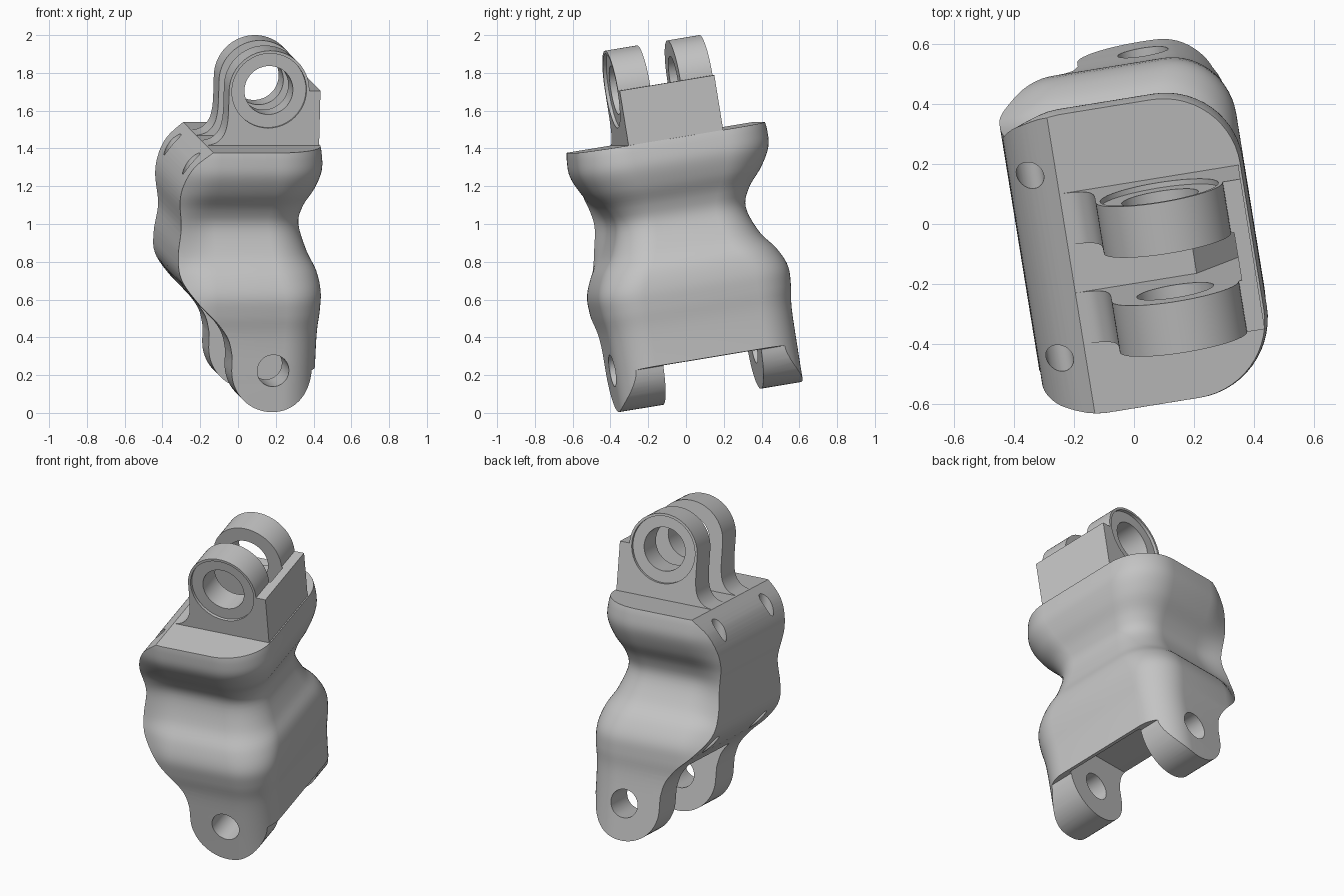
import bpy, bmesh, math
from mathutils import Matrix, Vector

cube = bpy.data.objects.get("Cube")
if cube:
    bpy.data.objects.remove(cube, do_unlink=True)

MID = -0.04                       # centre of the part along its pin axis
LOW_PIN, TOP_PIN = (0.121, -0.7), (0.10, 0.763)
LUG_IN, LUG_OUT = 0.082, 0.257    # upper lug faces, measured from MID

# Tilted frame of the whole part
U = Vector((0.987, 0.160, 0.0)).normalized()
V = Vector((-0.158, 0.974, 0.161)).normalized()
W = U.cross(V).normalized()
V = W.cross(U)
FRAME = Matrix.Translation((0, 0, 1)) @ Matrix((U, V, W)).transposed().to_4x4()

grey = bpy.data.materials.new("plain_grey")
grey.use_nodes = True
grey.diffuse_color = (0.55, 0.55, 0.55, 1)
grey.node_tree.nodes["Principled BSDF"].inputs["Base Color"].default_value = (0.55, 0.55, 0.55, 1)


def spline(keys, steps):
    """Smooth samples through a list of key tuples."""
    out = []
    for i in range(len(keys) - 1):
        k0, k1, k2, k3 = (Vector(keys[min(max(j, 0), len(keys) - 1)]) for j in range(i - 1, i + 3))
        for s in range(steps):
            t = s / steps
            out.append(0.5 * (2 * k1 + (k2 - k0) * t + (2 * k0 - 5 * k1 + 4 * k2 - k3) * t * t
                              + (3 * k1 - k0 - 3 * k2 + k3) * t ** 3))
    return out + [Vector(keys[-1])]


def arc(centre, radius, start, end, n=28):
    angles = [math.radians(start + (end - start) * i / n) for i in range(n + 1)]
    return [(centre[0] + radius * math.cos(t), centre[1] + radius * math.sin(t)) for t in angles]


def make(name, rings):
    """Skin a stack of equal-length rings and cap both ends."""
    bm = bmesh.new()
    rows = [[bm.verts.new(p) for p in ring] for ring in rings]
    n = len(rows[0])
    for lower, upper in zip(rows, rows[1:]):
        for i in range(n):
            bm.faces.new((lower[i], lower[(i + 1) % n], upper[(i + 1) % n], upper[i]))
    bm.faces.new(rows[0])
    bm.faces.new(rows[-1])
    bmesh.ops.recalc_face_normals(bm, faces=bm.faces[:])
    mesh = bpy.data.meshes.new(name)
    bm.to_mesh(mesh)
    bm.free()
    mesh.materials.append(grey)
    ob = bpy.data.objects.new(name, mesh)
    bpy.context.collection.objects.link(ob)
    return ob


def extrude(name, profile, b0, b1):
    return make(name, [[(p[0], b, p[1]) for p in profile] for b in (b0, b1)])


def cylinder(name, centre, radius, b0, b1):
    return extrude(name, arc(centre, radius, 0, 352.5, 47), b0, b1)


def combine(ob, tool, operation):
    mod = ob.modifiers.new("cut", "BOOLEAN")
    mod.operation, mod.object, mod.solver = operation, tool, "EXACT"
    graph = bpy.context.evaluated_depsgraph_get()
    mesh = bpy.data.meshes.new_from_object(ob.evaluated_get(graph))
    ob.modifiers.clear()
    ob.data = mesh
    bpy.data.objects.remove(tool, do_unlink=True)


def finish(ob):
    ob.data.transform(FRAME)
    ob.data.shade_smooth()
    ob.data.set_sharp_from_angle(angle=math.radians(28))


def section(c, side, depth, right, radius):
    """Cross-section: flat left wall, bowed faces, rounded right corners."""
    half = []
    for i in range(9):
        t = i / 8
        ease = t * t * (3 - 2 * t)
        half.append((-0.46 + t * 0.27, side + (depth - side) * ease))
    half += arc((right - radius, depth - radius), radius, 90, 0, 14)
    ring = half + [(a, -b) for a, b in reversed(half)]
    middle = MID + 0.025 * max(c, 0)
    return [(a, middle + b, c) for a, b in ring]


# Waisted body: height, depth at left wall, depth, right wall, corner radius
keys = [(-1.0, 0.495, 0.495, 0.375, 0.2), (-0.72, 0.495, 0.495, 0.375, 0.2),
        (-0.52, 0.485, 0.497, 0.38, 0.2), (-0.4, 0.46, 0.512, 0.392, 0.21),
        (-0.3, 0.445, 0.513, 0.395, 0.22), (-0.2, 0.43, 0.472, 0.377, 0.23),
        (-0.1, 0.415, 0.40, 0.33, 0.21), (0.04, 0.40, 0.352, 0.288, 0.19),
        (0.14, 0.405, 0.382, 0.307, 0.2), (0.24, 0.425, 0.46, 0.36, 0.24),
        (0.34, 0.445, 0.51, 0.392, 0.26), (0.43, 0.445, 0.515, 0.389, 0.26),
        (0.5, 0.435, 0.505, 0.375, 0.26)]
body = make("body", [section(*k) for k in spline(keys, 5)])

# Side outline trims the body and shapes the lower lugs
left = spline([(-0.23, 0.469), (-0.32, 0.392), (-0.37, 0.30), (-0.388, 0.2), (-0.374, 0.05),
               (-0.39, -0.1), (-0.375, -0.22), (-0.29, -0.34), (-0.19, -0.44),
               (-0.125, -0.53), (-0.101, -0.62)], 5)
outline = [(0.5, 0.469)] + [tuple(p) for p in left]
outline += arc(LOW_PIN, 0.222, 180, 357) + [(0.5, -0.69)]
combine(body, extrude("outline_cutter", outline, -0.8, 0.8), "INTERSECT")

# Clearance between the lower lugs, open to the left, leaving a thin right skirt
slot = [(-0.6, -1.1), (-0.6, -0.465)] + arc(LOW_PIN, 0.235, 90, 0) + [(0.356, -1.1)]
combine(body, extrude("slot_cutter", slot, -0.296, 0.236), "DIFFERENCE")
combine(body, cylinder("pin_cutter", LOW_PIN, 0.085, -0.8, 0.8), "DIFFERENCE")

# Sloped pit in the floor between the upper lugs
pit = [(0.18, 0.52), (0.18, 0.469), (0.325, 0.28), (0.325, 0.52)]
combine(body, extrude("pit_cutter", pit, MID - LUG_IN, MID + LUG_IN), "DIFFERENCE")

# Two upright screw holes along the left wall
for b_centre in (-0.343, 0.283):
    rings = [[(a, b, c) for a, b in arc((-0.316, b_centre), 0.045, 0, 348.75, 31)]
             for c in (-0.9, 0.9)]
    combine(body, make("screw_cutter", rings), "DIFFERENCE")
finish(body)

# Upper lugs with a shallow rimmed recess round the pin hole
foot = [tuple(p) for p in spline([(-0.23, 0.468), (-0.175, 0.485), (-0.135, 0.53),
                                  (-0.118, 0.6), (-0.115, 0.7)], 5)]
profile = [(-0.22, 0.45)] + foot + arc(TOP_PIN, 0.215, 180, 0, 36) + [(0.375, 0.763), (0.375, 0.45)]
for name, side in (("front_upper_lug", -1), ("back_upper_lug", 1)):
    lug = extrude(name, profile, MID + side * LUG_IN, MID + side * LUG_OUT)
    recess = cylinder("recess_cutter", TOP_PIN, 0.2, MID + side * (LUG_OUT - 0.018), side * 0.8)
    combine(lug, recess, "DIFFERENCE")
    combine(lug, cylinder("pin_cutter", TOP_PIN, 0.13, -0.8, 0.8), "DIFFERENCE")
    finish(lug)

# Thin right wall joining the upper lugs
wall = extrude("upper_side_wall", [(0.325, 0.45), (0.375, 0.45), (0.375, 0.763), (0.325, 0.763)],
               MID - LUG_IN, MID + LUG_IN)
finish(wall)
